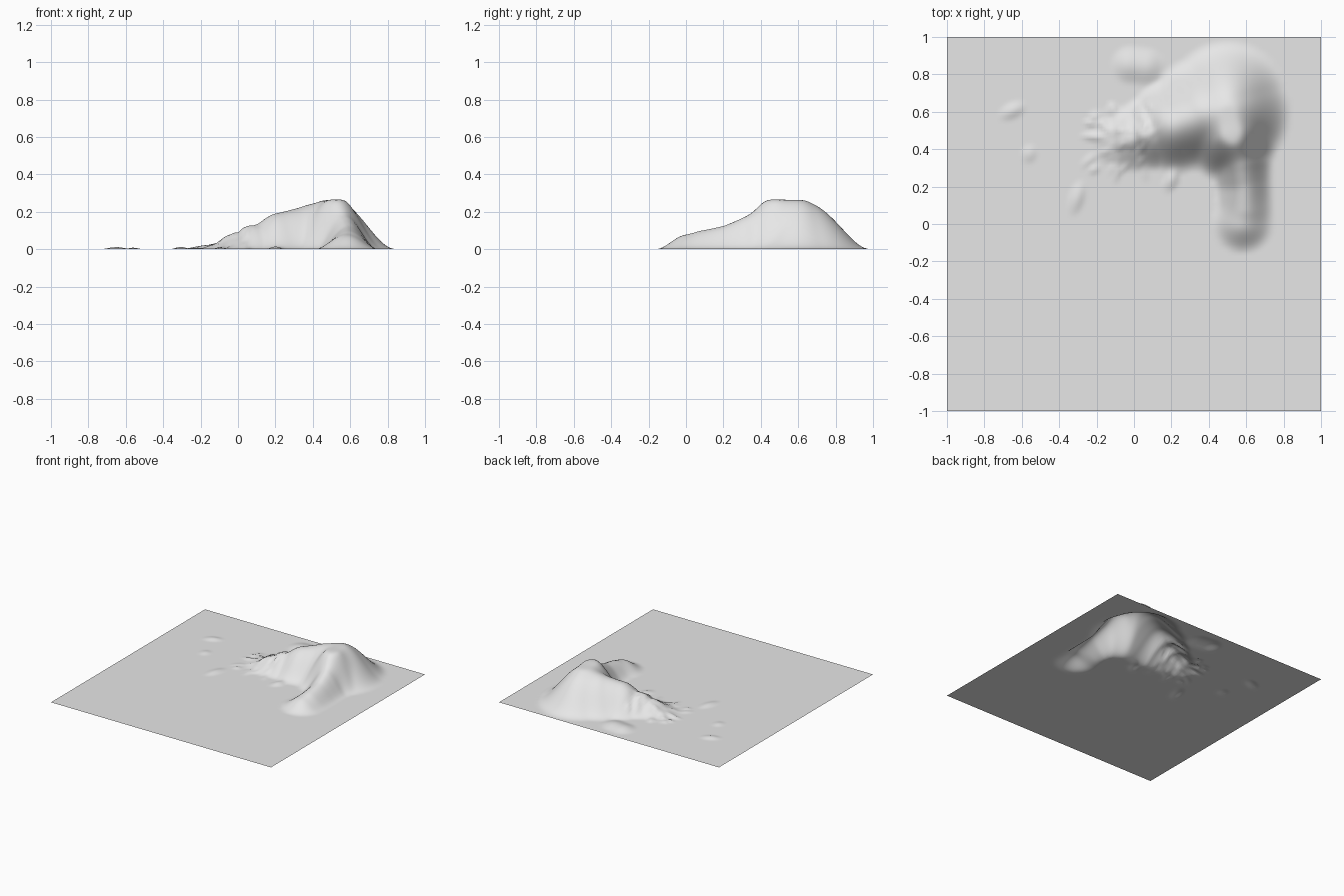
import bpy, bmesh, math, random
from mathutils import Vector

if "Cube" in bpy.data.objects:
    bpy.data.objects.remove(bpy.data.objects["Cube"])

random.seed(4)

# Ridge lines of the hill: each point is (x, y, height, radius)
RIDGES = [
    # main crest running north from the peak
    [(0.52, 0.48, 0.265, 0.26), (0.51, 0.60, 0.245, 0.33), (0.50, 0.66, 0.225, 0.32)],
    # western shoulder falling to the rubble
    [(0.50, 0.60, 0.245, 0.33), (0.38, 0.59, 0.235, 0.31), (0.22, 0.53, 0.195, 0.26),
     (0.10, 0.49, 0.125, 0.21), (0.0, 0.46, 0.075, 0.19), (-0.10, 0.46, 0.03, 0.14)],
    # southern spur
    [(0.53, 0.47, 0.265, 0.22), (0.57, 0.33, 0.18, 0.17), (0.59, 0.20, 0.125, 0.15),
     (0.59, 0.08, 0.10, 0.155), (0.58, 0.01, 0.08, 0.165)],
    # small mound on the north-west flank
    [(-0.02, 0.85, 0.022, 0.11), (0.06, 0.84, 0.022, 0.11)],
]

# Loose flat stones: (x, y, height, half length, half width, angle)
STONES = [
    (-0.65, 0.605, 0.011, 0.09, 0.05, 0.45),
    (-0.56, 0.375, 0.008, 0.06, 0.05, 1.3),
    (-0.305, 0.14, 0.012, 0.11, 0.05, 1.3),
    (0.20, 0.24, 0.02, 0.08, 0.04, 1.2),
]
# Rubble fanning out to the west, elongated away from the slope
for i in range(75):
    a = math.pi + random.gauss(0, 0.75)
    r = random.uniform(0.0, 0.42) * random.uniform(0.3, 1)
    STONES.append((0.05 + r * math.cos(a), 0.47 - 0.6 * r * math.sin(a),
                   random.uniform(0.006, 0.018) * (1 - r),
                   random.uniform(0.04, 0.09), random.uniform(0.018, 0.035),
                   -a + random.uniform(-0.4, 0.4)))


def falloff(u):
    return (1 - u * u) ** 2 if u < 1 else 0.0


def ridge_height(p, ridge):
    best = 0.0
    for a, b in zip(ridge, ridge[1:]):
        pa, pb = Vector(a[:2]), Vector(b[:2])
        d = pb - pa
        t = max(0, min(1, (p - pa).dot(d) / d.length_squared))
        h = a[2] + (b[2] - a[2]) * t
        r = a[3] + (b[3] - a[3]) * t
        best = max(best, h * falloff((p - pa - d * t).length / r))
    return best


def stone_height(p, s):
    dx, dy = p.x - s[0], p.y - s[1]
    if abs(dx) > s[3] or abs(dy) > s[3]:
        return 0.0
    c, n = math.cos(s[5]), math.sin(s[5])
    return s[2] * falloff(math.hypot((dx * c + dy * n) / s[3], (dy * c - dx * n) / s[4]))


def height(x, y):
    p = Vector((x, y))
    hill = sum(ridge_height(p, r) ** 7 for r in RIDGES) ** (1 / 7)  # soft maximum
    hill = min(hill, 0.262 + 0.15 * (hill - 0.262))
    return hill + max(stone_height(p, s) for s in STONES)


# Terrain sheet
bm = bmesh.new()
bmesh.ops.create_grid(bm, x_segments=128, y_segments=128, size=1)
for v in bm.verts:
    if -0.8 < v.co.x < 0.95 and -0.2 < v.co.y < 0.99:
        v.co.z = height(v.co.x, v.co.y)
# Relax the hill slightly, leaving the rubble crisp
soft = [v for v in bm.verts if v.co.z > 0 and v.co.x > 0.15]
for _ in range(4):
    bmesh.ops.smooth_vert(bm, verts=soft, factor=0.5, use_axis_z=True)
for f in bm.faces:
    f.smooth = True

mesh = bpy.data.meshes.new("terrain")
bm.to_mesh(mesh)
bm.free()
terrain = bpy.data.objects.new("terrain", mesh)
bpy.context.collection.objects.link(terrain)

grey = bpy.data.materials.new("light grey")
grey.diffuse_color = (0.8, 0.8, 0.8, 1)
grey.use_nodes = True
grey.node_tree.nodes["Principled BSDF"].inputs["Base Color"].default_value = grey.diffuse_color
mesh.materials.append(grey)
